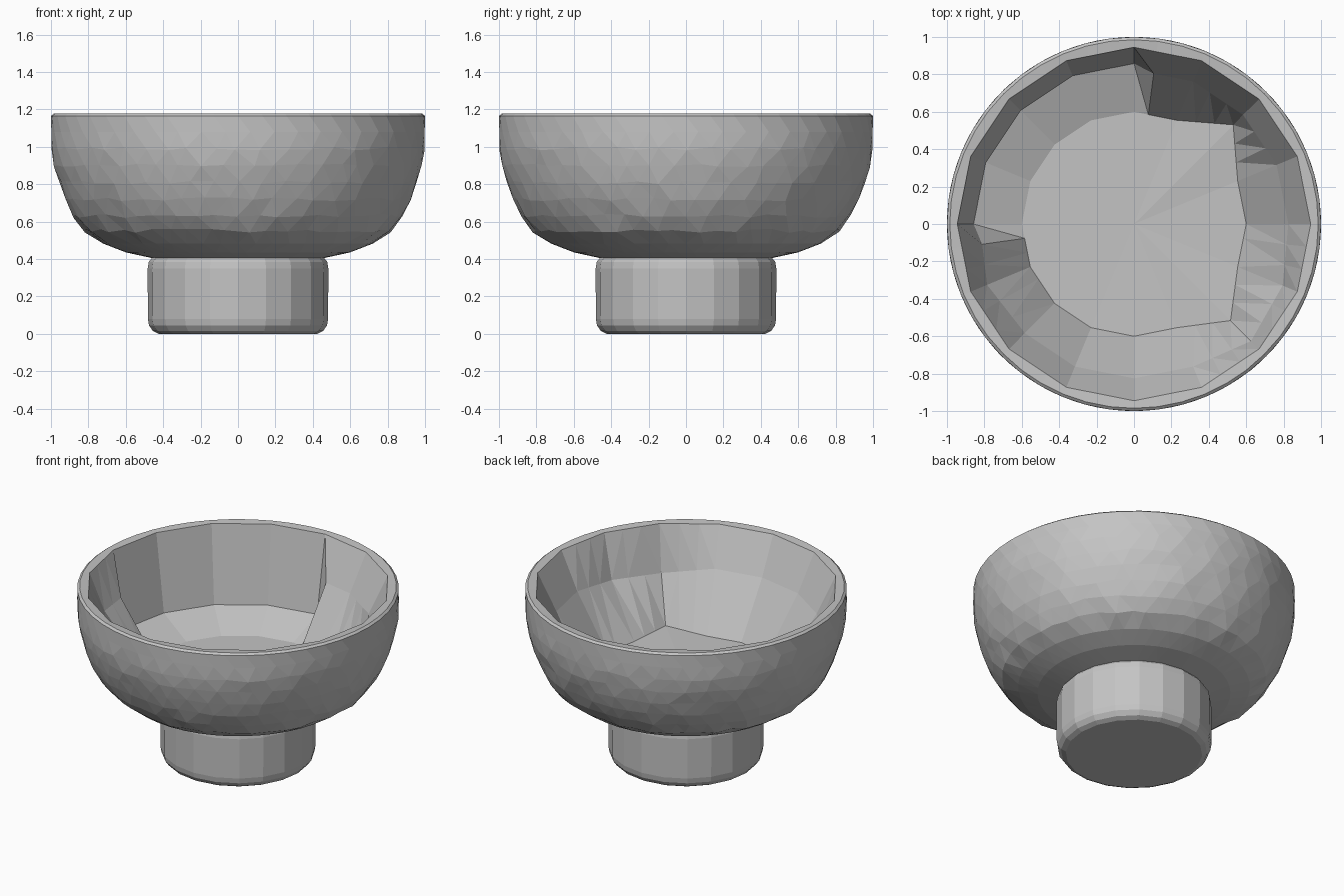
import bpy, bmesh, math, random
from mathutils import Vector

cube = bpy.data.objects.get("Cube")
if cube:
    bpy.data.objects.remove(cube, do_unlink=True)
random.seed(4)

stone = bpy.data.materials.new("grey_stone")
stone.use_nodes = True
GREY = (0.55, 0.55, 0.55, 1)
stone.diffuse_color = GREY
stone.node_tree.nodes["Principled BSDF"].inputs["Base Color"].default_value = GREY

SEGS, SIDES = 48, 16
STEP = SEGS // SIDES


def round_ring(bm, r, z, segs, wobble=0.0, turn=0.0):
    """Ring of vertices, slightly irregular when wobble is set."""
    verts = []
    for i in range(segs):
        a = math.tau * (i + turn + random.uniform(-20, 20) * wobble) / segs
        rr = r + random.uniform(-wobble, wobble) * 0.3
        zz = z + random.uniform(-wobble, wobble)
        verts.append(bm.verts.new((rr * math.cos(a), rr * math.sin(a), zz)))
    return verts


def chiselled_ring(bm, usual, deep=None, special=None):
    """Sixteen-sided ring of (radius, height). The back right quarter may be deeper,
    and special corners may have their own radius and height."""
    def corner(i, r, z):
        a = math.tau * i / SIDES
        return Vector((r * math.cos(a), r * math.sin(a), z))

    verts = []
    for k in range(SEGS):
        i, part = divmod(k, STEP)
        j = (i + 1) % SIDES
        if deep and SEGS // 4 <= k <= SEGS // 2:
            start, end = corner(i, *deep), corner(j, *deep)
        else:
            own = special or {}
            start, end = corner(i, *own.get(i, usual)), corner(j, *own.get(j, usual))
        verts.append(bm.verts.new(start.lerp(end, part / STEP)))
    return verts


def skin(bm, rings):
    for low, high in zip(rings, rings[1:]):
        n = len(low)
        for i in range(n):
            j = (i + 1) % n
            bm.faces.new((low[i], low[j], high[j], high[i]))


def finish(bm, name):
    bmesh.ops.recalc_face_normals(bm, faces=bm.faces)
    mesh = bpy.data.meshes.new(name)
    bm.to_mesh(mesh)
    bm.free()
    mesh.materials.append(stone)
    obj = bpy.data.objects.new(name, mesh)
    bpy.context.collection.objects.link(obj)


# Bowl: hammered outside, flat lip, coarsely chiselled hollow
bm = bmesh.new()
outer = [(0.46, 0.405), (0.6, 0.435), (0.72, 0.482), (0.82, 0.55), (0.88, 0.63), (0.925, 0.72),
         (0.958, 0.81), (0.983, 0.9), (0.998, 0.99), (1.0, 1.08)]
rings = [round_ring(bm, r, z, SEGS, 0.01 if 0.5 < z < 1.0 else 0.0, k % 2 / 2)
         for k, (r, z) in enumerate(outer)]
rings += [round_ring(bm, r, z, SEGS) for r, z in [(1.0, 1.165), (0.985, 1.177)]]
rings.append(chiselled_ring(bm, (0.945, 1.172)))
rings.append(chiselled_ring(bm, (0.825, 0.92), (0.858, 0.655),
                            {14: (0.885, 0.86), 15: (0.86, 0.88), 9: (0.85, 0.92)}))
# floor edge, pushed outwards at the two left diagonals
rings.append(chiselled_ring(bm, (0.6, 0.56), None, {2: (0.75, 0.58), 14: (0.73, 0.57)}))
skin(bm, rings)
bm.faces.new(rings[0])
centre = bm.verts.new((0, 0, 0.555))
floor = rings[-1]
for i in range(SEGS):
    bm.faces.new((floor[i], floor[(i + 1) % SEGS], centre))
hammered = [f for f in bm.faces if len(f.verts) == 4 and f.calc_center_median().z < 1.1]
bmesh.ops.triangulate(bm, faces=hammered)
finish(bm, "bowl")

# Foot: faceted drum with rounded edges
bm = bmesh.new()
foot = [(0.425, 0.0), (0.455, 0.015), (0.476, 0.045), (0.482, 0.08), (0.483, 0.35),
        (0.477, 0.385), (0.455, 0.412)]
rings = [round_ring(bm, r, z, 20) for r, z in foot]
skin(bm, rings)
bm.faces.new(rings[0])
bm.faces.new(rings[-1])
finish(bm, "foot")
